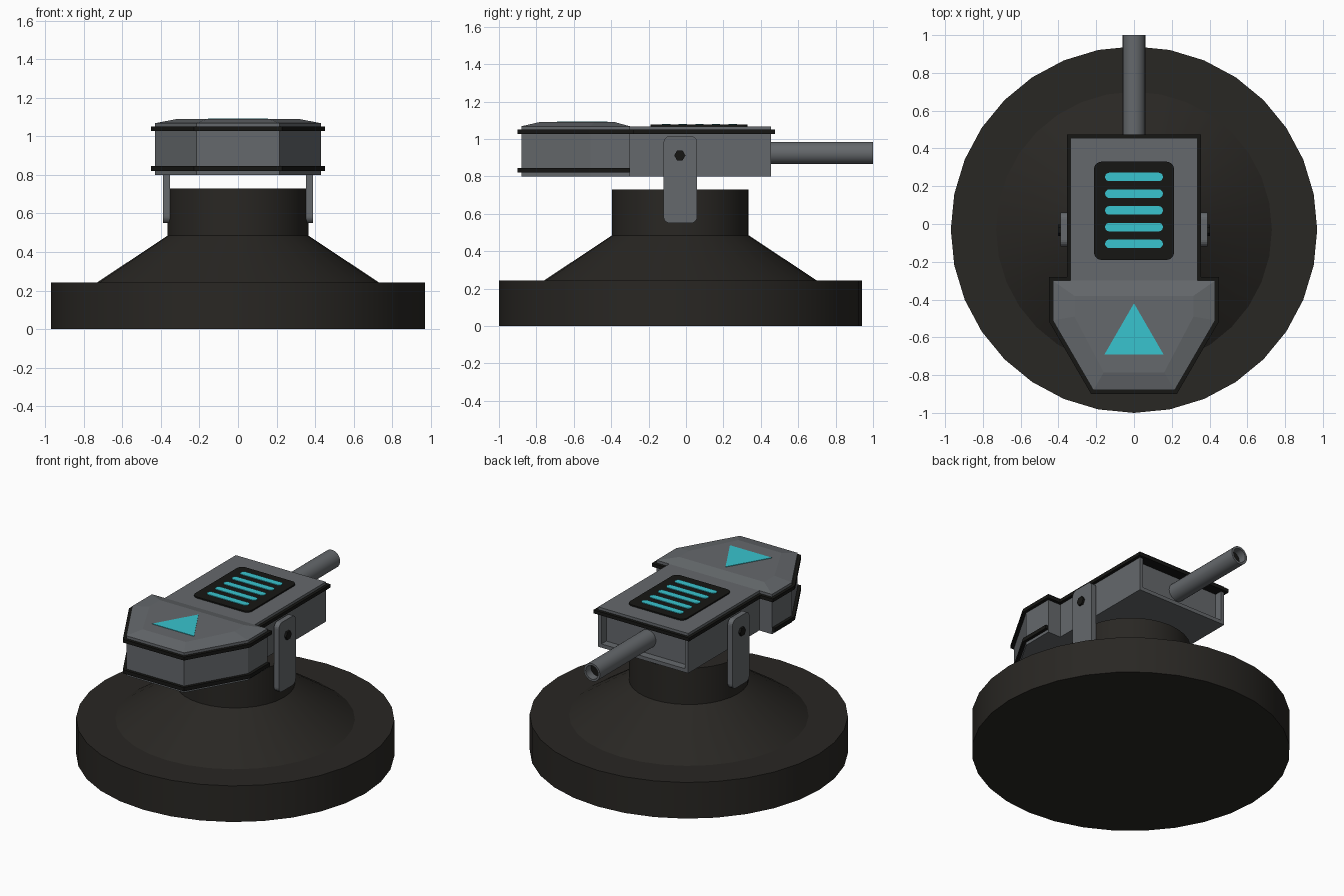
import bpy, bmesh
from math import sin, cos, pi, radians

if "Cube" in bpy.data.objects:
    bpy.data.objects.remove(bpy.data.objects["Cube"])


def material(name, rgb):
    m = bpy.data.materials.new(name)
    m.diffuse_color = (*rgb, 1)
    m.use_nodes = True
    m.node_tree.nodes["Principled BSDF"].inputs["Base Color"].default_value = m.diffuse_color
    return m


GREY = material("grey_metal", (0.13, 0.14, 0.15))
DARK = material("dark_trim", (0.008, 0.008, 0.007))
BASE = material("dark_base", (0.022, 0.02, 0.017))
CYAN = material("cyan_glow", (0.04, 0.55, 0.62))


def loft(name, rings, mat, smooth=False, edit=None):
    """Join equal-length point rings into a closed solid."""
    bm = bmesh.new()
    vs = [[bm.verts.new(p) for p in r] for r in rings]
    n = len(vs[0])
    for a, b in zip(vs, vs[1:]):
        for i in range(n):
            j = (i + 1) % n
            bm.faces.new((a[i], a[j], b[j], b[i]))
    bm.faces.new(vs[0])
    bm.faces.new(vs[-1])
    bmesh.ops.recalc_face_normals(bm, faces=bm.faces)
    if edit:
        edit(bm)
    me = bpy.data.meshes.new(name)
    bm.to_mesh(me)
    bm.free()
    me.materials.append(mat)
    ob = bpy.data.objects.new(name, me)
    bpy.context.collection.objects.link(ob)
    if smooth:
        bpy.ops.object.select_all(action='DESELECT')
        ob.select_set(True)
        bpy.context.view_layer.objects.active = ob
        bpy.ops.object.shade_smooth_by_angle(angle=radians(30))
    return ob


def circle(n, r, cx=0, cy=0, start=0):
    return [(cx + r * cos(start + 2 * pi * i / n), cy + r * sin(start + 2 * pi * i / n)) for i in range(n)]


def rounded_rect(cx, cy, hw, hh, r, n=5):
    pts = []
    for k, (sx, sy) in enumerate(((1, 1), (-1, 1), (-1, -1), (1, -1))):
        for i in range(n + 1):
            a = pi / 2 * (k + i / n)
            pts.append((cx + sx * (hw - r) + r * cos(a), cy + sy * (hh - r) + r * sin(a)))
    return pts


def mirrored(half):
    return half + [(-x, y) for x, y in reversed(half)]


def at_x(pts, x): return [(x, a, b) for a, b in pts]
def at_y(pts, y): return [(a, y, b) for a, b in pts]
def at_z(pts, z): return [(a, b, z) for a, b in pts]


def slab(name, pts, z0, z1, mat, edit=None):
    return loft(name, [at_z(pts, z0), at_z(pts, z1)], mat, edit=edit)


# Outlines seen from above, grown by d
def head_half(d):
    return [(.43 + d, -.30 + d), (.43 + d, -.51 - .3 * d), (.215 + .6 * d, -.88 - d)]


def body_outline(d=0):
    return mirrored([(.335 + d, .455 + d), (.335 + d, -.30 + d)] + head_half(d))


# Round stepped base
loft("base", [at_z(circle(32, r, 0, -.03), z) for r, z in
              ((.97, 0), (.97, .243), (.73, .243), (.365, .485), (.365, .73))], BASE, True)


# Body with recessed rear panel
def rear_recess(bm):
    back = [f for f in bm.faces if f.calc_center_median().y > .45]
    bmesh.ops.inset_region(bm, faces=back, thickness=.035)
    bmesh.ops.inset_region(bm, faces=back, thickness=.001, depth=-.05)


slab("body", body_outline(), .80, 1.068, GREY, rear_recess)

# Dark trim bands
slab("upper_trim", body_outline(.02), 1.027, 1.05, DARK)
lower = head_half(.02)
lower[0] = (.45, -.302)
slab("lower_head_trim", mirrored(lower), .82, .845, DARK)

# Bevelled head cap
loft("head_cap", [at_z(mirrored(head_half(0)), 1.06),
                  at_z(mirrored(head_half(0)), 1.068),
                  at_z(mirrored([(.315, -.38), (.315, -.49), (.16, -.785)]), 1.09)], GREY)

# Arrow on the head
slab("arrow_marker", [(0, -.42), (-.156, -.69), (.156, -.69)], 1.08, 1.093, CYAN)

# Vent panel with glowing slots
slab("vent_panel", rounded_rect(0, .07, .212, .26, .04), 1.06, 1.077, DARK)
for i in range(5):
    slab(f"vent_slot_{i + 1}", rounded_rect(0, -.105 + i * .0885, .153, .0225, .022), 1.07, 1.081, CYAN)

# Rear barrel with dark bore
loft("barrel", [at_y(circle(24, r, 0, .925), y) for r, y in
                ((.06, .39), (.06, 1.0), (.046, 1.0), (.046, .94))], GREY, True)
loft("barrel_bore", [at_y(circle(24, .045, 0, .925), y) for y in (.93, .945)], DARK)

# Side brackets and hex bolts
for side, s in (("right", 1), ("left", -1)):
    plate = rounded_rect(-.03, .783, .09, .233, .035)
    loft(f"{side}_bracket", [at_x(plate, s * x) for x in (.352, .388)], GREY)
    bolt = circle(6, .03, -.033, .912)
    loft(f"{side}_bolt", [at_x(bolt, s * x) for x in (.32, .402)], DARK)
